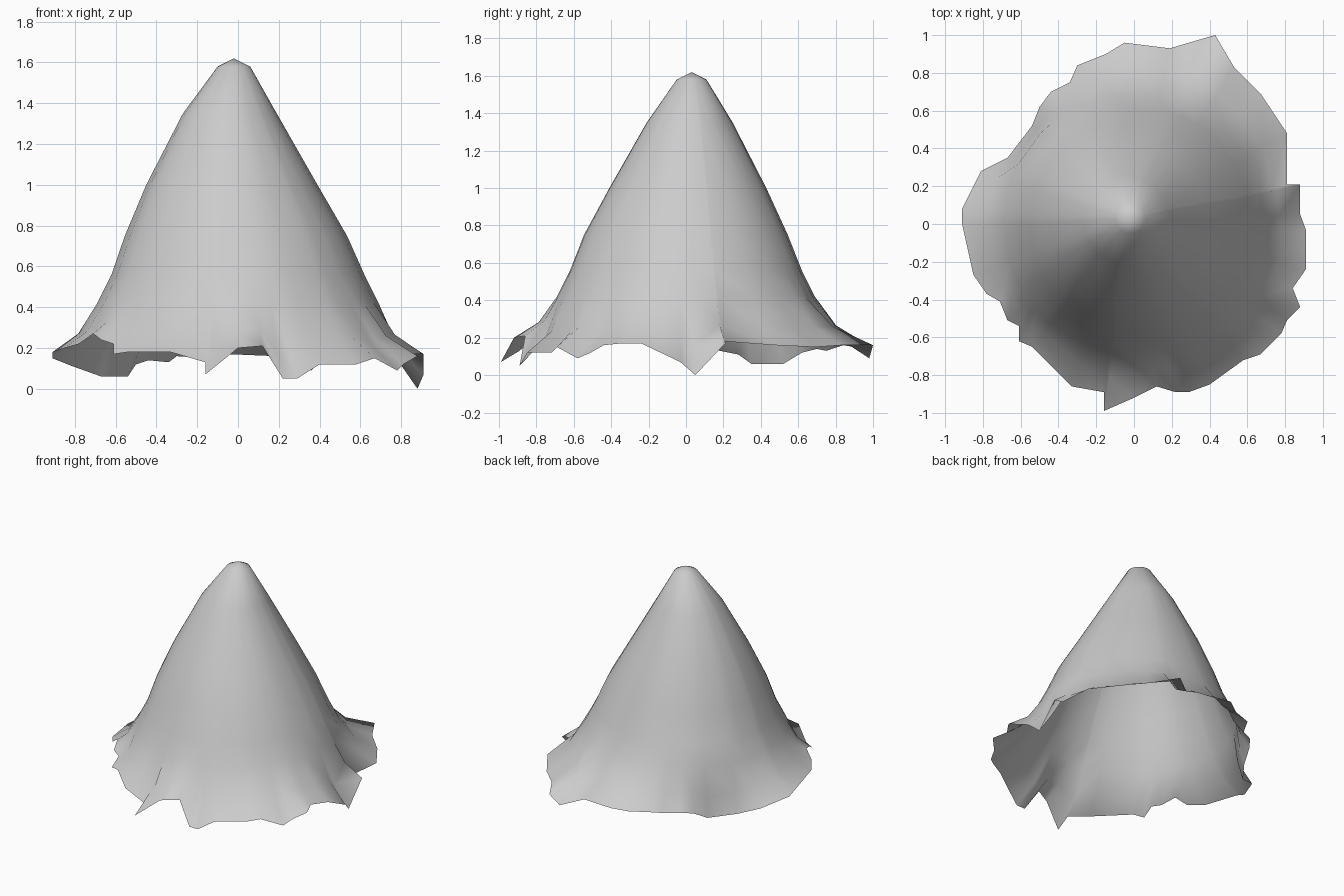
import bpy
import bmesh
import math
from mathutils import Vector

default_cube = bpy.data.objects.get("Cube")
if default_cube:
    bpy.data.objects.remove(default_cube, do_unlink=True)


def make_material(name, colour):
    material = bpy.data.materials.new(name)
    material.use_nodes = True
    material.diffuse_color = colour
    shader = material.node_tree.nodes["Principled BSDF"]
    shader.inputs["Base Color"].default_value = colour
    return material


def add_ring(mesh, points):
    return [mesh.verts.new(point) for point in points]


def bridge_rings(mesh, upper, lower):
    count = len(upper)
    for index in range(count):
        following = (index + 1) % count
        mesh.faces.new((upper[index], lower[index],
                        lower[following], upper[following]))


# Ragged hem, counter-clockwise from the left side, in hundredths
hem_outline = [
    (91, -3, 7), (88, 5, 0), (88, 21, 17), (81, 21, 18),
    (81, 48, 16), (67, 69, 15), (53, 83, 16), (43, 100, 16),
    (36, 98, 9), (19, 93, 16), (-5, 96, 17), (-15, 90, 15),
    (-30, 84, 16), (-34, 75, 13), (-44, 70, 14), (-50, 62, 12),
    (-54, 52, 6), (-67, 35, 6), (-81, 28, 11), (-91, 8, 15),
    (-91, 0, 18), (-85, -27, 20), (-78, -37, 22), (-71, -41, 27),
    (-67, -51, 24), (-61, -54, 22), (-61, -62, 17), (-54, -65, 18),
    (-33, -86, 18), (-16, -89, 13), (-16, -99, 7), (0, -92, 20),
    (12, -86, 21), (22, -89, 5), (29, -89, 5), (40, -85, 12),
    (58, -72, 12), (67, -69, 15), (78, -58, 9), (81, -51, 12),
    (88, -44, 16), (84, -34, 17), (91, -24, 17),
]
hem = [Vector(point) / 100 for point in hem_outline]
angles = [math.atan2(point.y, point.x) for point in hem]

# Cone body rings: height, radius, centre x, centre y
body_rings = [
    (1.58, 0.08, -0.02, 0.03),
    (1.35, 0.23, -0.04, 0.02),
    (1.00, 0.42, -0.03, 0.01),
    (0.75, 0.545, -0.01, 0.0),
    (0.56, 0.62, 0.0, 0.0),
    (0.42, 0.69, 0.0, 0.0),
]
shell = bmesh.new()
rings = []
for height, radius, centre_x, centre_y in body_rings:
    rings.append(add_ring(shell, [
        (centre_x + radius * math.cos(angle),
         centre_y + radius * math.sin(angle), height)
        for angle in angles]))

# Flare between the body and the ragged hem
flare = []
for vertex, edge in zip(rings[-1], hem):
    flat = vertex.co.lerp(edge, 0.42)
    flat.z = vertex.co.z + (edge.z - vertex.co.z) * 0.62
    flare.append(flat)
rings.append(add_ring(shell, flare))
rings.append(add_ring(shell, hem))

for upper, lower in zip(rings, rings[1:]):
    bridge_rings(shell, upper, lower)

# Rounded tip
tip = shell.verts.new((-0.02, 0.03, 1.62))
for index, vertex in enumerate(rings[0]):
    following = rings[0][(index + 1) % len(hem)]
    shell.faces.new((tip, vertex, following))

for face in shell.faces:
    face.smooth = True
bmesh.ops.recalc_face_normals(shell, faces=shell.faces[:])

# Thin open shell, hollow below
mesh_data = bpy.data.meshes.new("ragged_cone")
shell.to_mesh(mesh_data)
shell.free()
cone = bpy.data.objects.new("ragged_cone", mesh_data)
bpy.context.collection.objects.link(cone)
mesh_data.materials.append(make_material("light_grey", (0.6, 0.6, 0.6, 1.0)))
